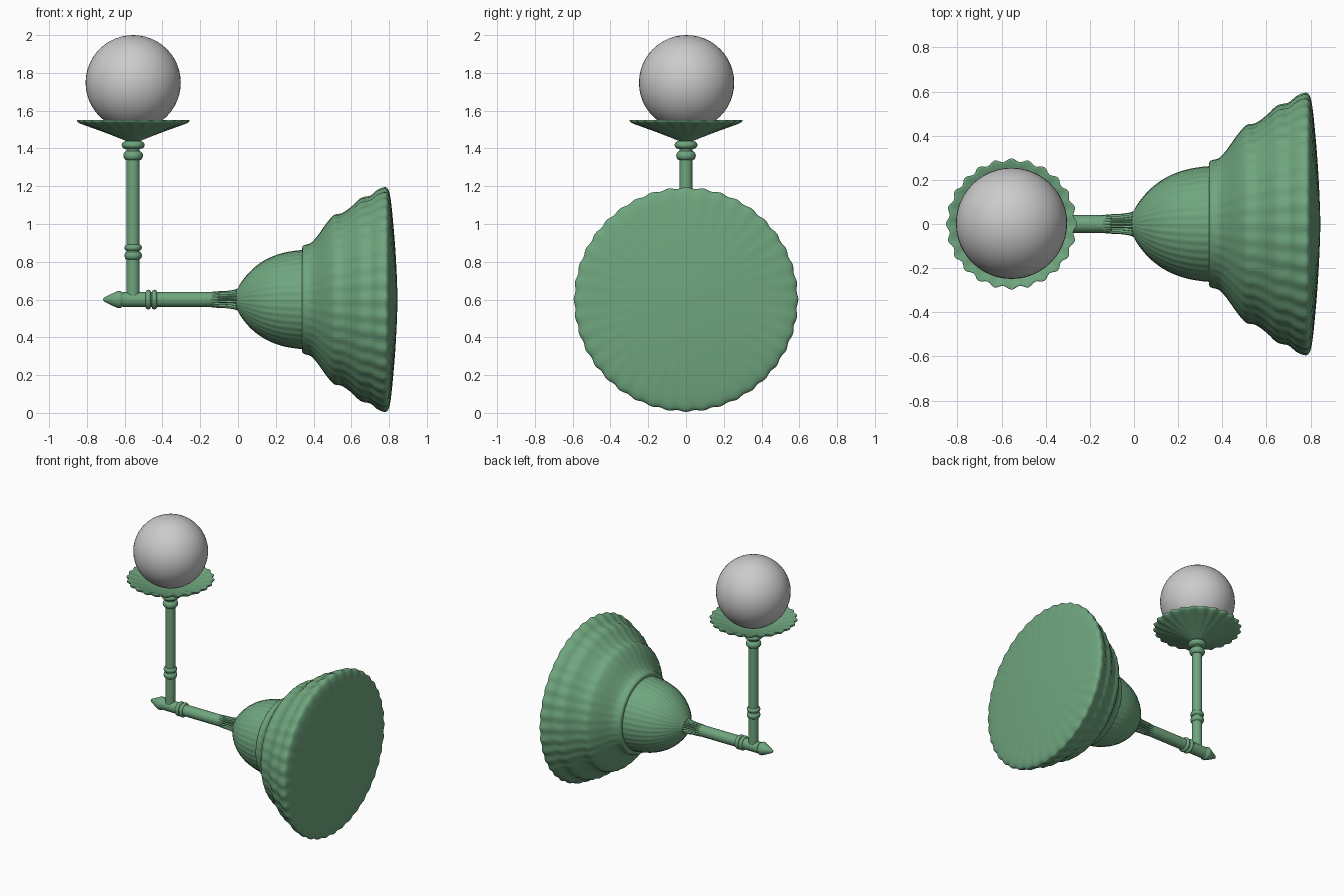
import bpy, bmesh, math
from mathutils import Vector

if "Cube" in bpy.data.objects:
    bpy.data.objects.remove(bpy.data.objects["Cube"])

POST_X, ARM_Z = -0.555, 0.6
green = bpy.data.materials.new("green")
green.diffuse_color = (0.16, 0.38, 0.21, 1)
green.use_nodes = True
green.node_tree.nodes["Principled BSDF"].inputs["Base Color"].default_value = green.diffuse_color


def smooth_profile(pts, steps):
    """Catmull-Rom through (along, radius, ripple) points."""
    p = [Vector(q if len(q) == 3 else (*q, 0)) for q in pts]
    p = [p[0]] + p + [p[-1]]
    out = []
    for a, b, c, d in zip(p, p[1:], p[2:], p[3:]):
        for i in range(steps):
            t = i / steps
            out.append(0.5 * (2 * b + (c - a) * t + (2 * a - 5 * b + 4 * c - d) * t * t
                              + (3 * b - a - 3 * c + d) * t ** 3))
    return out + [p[-1]]


def lathe(name, pts, axis, segs=32, lobes=0, steps=1):
    """Spin a profile about the arm (X) or post (Z) axis, with optional scallops."""
    bm = bmesh.new()
    rings = []
    for a, r, amp in smooth_profile(pts, steps):
        ring = []
        for k in range(segs):
            t = 2 * math.pi * k / segs
            rr = max(r + amp * math.cos(lobes * t), 0)
            u, v = rr * math.cos(t), rr * math.sin(t)
            co = (a, u, ARM_Z + v) if axis == "X" else (POST_X + u, v, a)
            ring.append(bm.verts.new(co))
        rings.append(ring)
    for r0, r1 in zip(rings, rings[1:]):
        for k in range(segs):
            j = (k + 1) % segs
            bm.faces.new((r0[k], r0[j], r1[j], r1[k]))
    bmesh.ops.remove_doubles(bm, verts=bm.verts, dist=1e-5)
    bmesh.ops.recalc_face_normals(bm, faces=bm.faces)
    me = bpy.data.meshes.new(name)
    bm.to_mesh(me)
    bm.free()
    ob = bpy.data.objects.new(name, me)
    bpy.context.collection.objects.link(ob)
    me.materials.append(green)
    finish(ob)
    return ob


def finish(ob):
    bpy.ops.object.select_all(action="DESELECT")
    ob.select_set(True)
    bpy.context.view_layer.objects.active = ob
    bpy.ops.object.shade_smooth_by_angle(angle=math.radians(40))


def bead(name, axis, pos, radius, half, core):
    """Rounded ring around a tube."""
    n = 8
    pts = [(pos - half * math.cos(math.pi * i / n),
            core + (radius - core) * math.sin(math.pi * i / n)) for i in range(n + 1)]
    lathe(name, pts, axis)


# wall plate: stepped, scalloped bell with a shallow domed back
lathe("wall_plate", [
    (0.345, 0, 0), (0.34, 0.24, 0), (0.34, 0.275, 0), (0.35, 0.288, 0), (0.385, 0.298, 0.001),
    (0.42, 0.335, 0.001), (0.47, 0.405, 0.001), (0.51, 0.447, 0.002), (0.55, 0.455, 0.002),
    (0.60, 0.49, 0.002), (0.65, 0.535, 0.003), (0.70, 0.547, 0.003), (0.735, 0.575, 0.004),
    (0.77, 0.59, 0.004), (0.79, 0.585, 0.005), (0.804, 0.55, 0.006), (0.816, 0.46, 0.006),
    (0.832, 0.28, 0.002), (0.841, 0.12, 0), (0.845, 0, 0)],
    "X", segs=240, lobes=40, steps=3)

# dome between arm and plate
lathe("dome", [
    (-0.012, 0.0), (-0.012, 0.045), (0, 0.062), (0.02, 0.095, 0.001), (0.06, 0.144, 0.001),
    (0.11, 0.187, 0.001), (0.17, 0.222, 0.001), (0.24, 0.246, 0.001), (0.3, 0.257, 0.001),
    (0.34, 0.261, 0.001), (0.36, 0.261, 0)], "X", segs=240, lobes=40, steps=3)

# horizontal arm, fluted flare and pointed finial
lathe("arm", [(-0.61, 0), (-0.61, 0.04), (-0.1, 0.04), (-0.1, 0)], "X")
lathe("fluted_flare", [
    (-0.19, 0.034), (-0.12, 0.041, 0.002), (-0.06, 0.042, 0.004), (-0.02, 0.048, 0.004),
    (0.0, 0.056, 0.003), (0.02, 0.07, 0)], "X", segs=120, lobes=20, steps=3)
lathe("finial", [
    (-0.715, 0), (-0.71, 0.01), (-0.67, 0.03), (-0.635, 0.046), (-0.622, 0.046),
    (-0.61, 0.036), (-0.6, 0.034), (-0.6, 0)], "X")
for i, x in enumerate((-0.475, -0.443)):
    bead(f"arm_ring_{i + 1}", "X", x, 0.052, 0.014, 0.038)

# upright post with rings
lathe("post", [(0.61, 0), (0.61, 0.034), (1.46, 0.034), (1.46, 0)], "Z")
for i, (z, r, h) in enumerate(((0.833, 0.046, 0.02), (0.875, 0.046, 0.016),
                               (1.362, 0.052, 0.024), (1.418, 0.061, 0.022))):
    bead(f"post_ring_{i + 1}", "Z", z, r, h, 0.033)

# scalloped dish
lathe("dish", [
    (1.44, 0), (1.44, 0.035), (1.455, 0.075), (1.485, 0.15, 0.002), (1.515, 0.23, 0.005),
    (1.535, 0.28, 0.008), (1.548, 0.29, 0.008), (1.551, 0.28, 0.008), (1.535, 0.23, 0.005),
    (1.51, 0.15, 0.002), (1.495, 0.06, 0), (1.493, 0, 0)],
    "Z", segs=144, lobes=24, steps=3)

# globe
bpy.ops.mesh.primitive_uv_sphere_add(segments=48, ring_count=24, radius=0.252,
                                     location=(POST_X, 0.003, 1.748))
globe = bpy.context.object
globe.name = "globe"
finish(globe)
